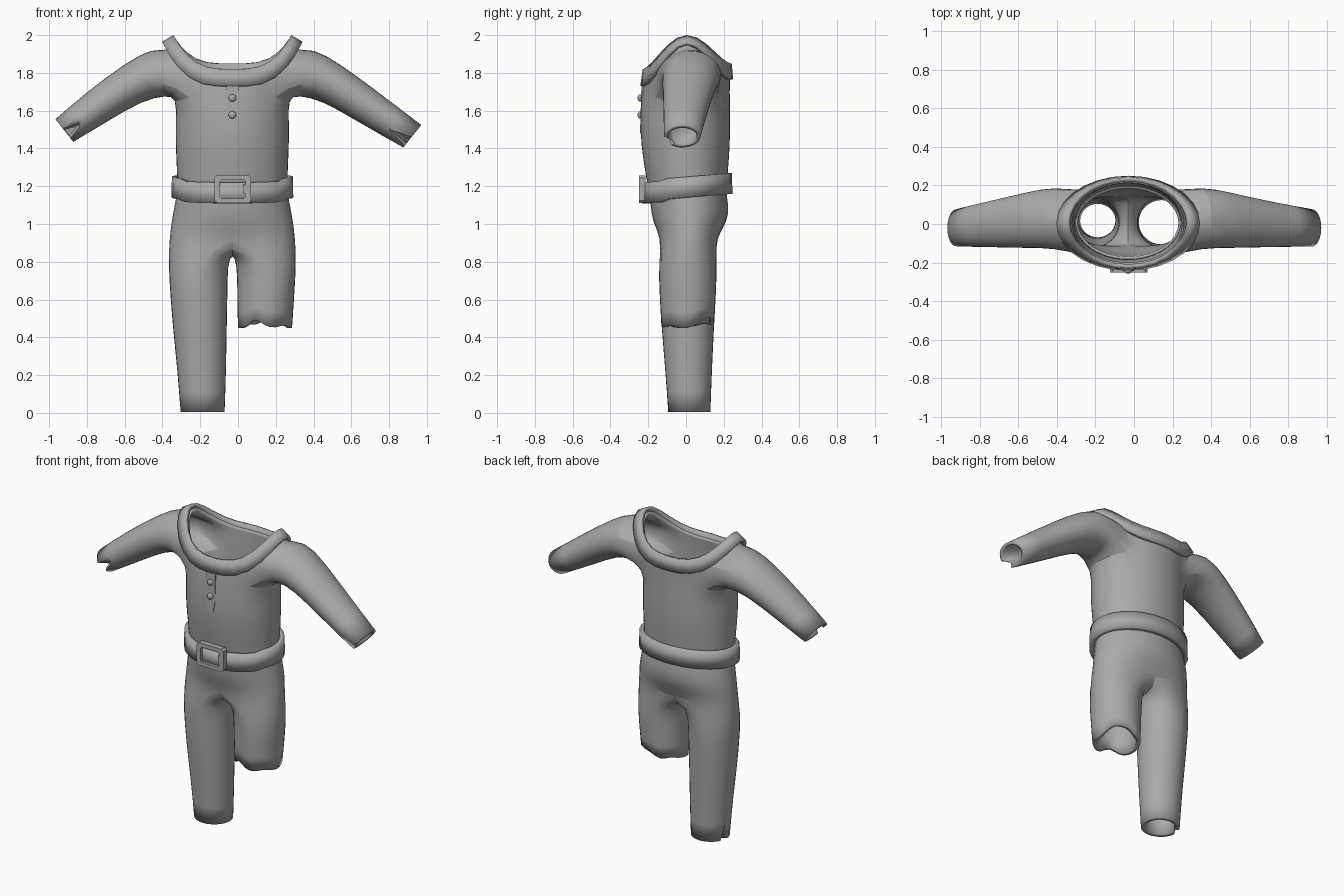
import bpy, bmesh, math, random
from mathutils import Vector, Matrix

if "Cube" in bpy.data.objects:
    bpy.data.objects.remove(bpy.data.objects["Cube"])

random.seed(4)
CX = -0.03  # garment centre line
mat = bpy.data.materials.new("plain_grey")
mat.diffuse_color = (0.4, 0.4, 0.4, 1)
mat.use_nodes = True
mat.node_tree.nodes["Principled BSDF"].inputs["Base Color"].default_value = mat.diffuse_color


def finish(bm, name, thick=0.0, sub=0, cutters=()):
    """Orient faces outward, make the object and add its modifiers."""
    bmesh.ops.recalc_face_normals(bm, faces=bm.faces)
    mid = sum((v.co for v in bm.verts), Vector()) / len(bm.verts)
    if sum(f.calc_area() * f.normal.dot(f.calc_center_median() - mid) for f in bm.faces) < 0:
        bmesh.ops.reverse_faces(bm, faces=bm.faces)
    me = bpy.data.meshes.new(name)
    bm.to_mesh(me)
    bm.free()
    me.materials.append(mat)
    ob = bpy.data.objects.new(name, me)
    bpy.context.collection.objects.link(ob)
    if sub:
        ob.modifiers.new("smooth", "SUBSURF").levels = sub
        ob.modifiers["smooth"].render_levels = sub
    if thick:
        s = ob.modifiers.new("cloth", "SOLIDIFY")
        s.thickness, s.offset = thick, -1
    for c in cutters:
        b = ob.modifiers.new("tear", "BOOLEAN")
        b.object, b.operation, b.solver = c, "DIFFERENCE", "EXACT"
    bpy.context.view_layer.objects.active = ob
    bpy.ops.object.select_all(action="DESELECT")
    ob.select_set(True)
    bpy.ops.object.shade_smooth_by_angle(angle=math.radians(40))
    return ob


def ring(bm, pts):
    return [bm.verts.new(p) for p in pts]


def bridge(bm, a, b):
    n = len(a)
    for i in range(n):
        bm.faces.new((a[i], a[(i + 1) % n], b[(i + 1) % n], b[i]))


def oval(n, xh, y0, y1, z):
    """Level oval ring starting at the front centre, running to +x."""
    pts = []
    for i in range(n):
        a = 2 * math.pi * i / n - math.pi / 2
        pts.append(Vector((CX + xh * math.cos(a), (y0 + y1) / 2 + (y1 - y0) / 2 * math.sin(a), z)))
    return pts


def saddle(n, xh, y0, y1, front, back, side):
    """Oval ring that rises to the shoulders."""
    pts = oval(n, xh, y0, y1, 0)
    for p in pts:
        c = abs(p.x - CX) / xh
        t = (p.y - y0) / (y1 - y0)
        base = front + (back - front) * t
        p.z = base + (side - base) * c ** 3.4
    return pts


def wedge(name, apex, direction, length, size):
    """Tear cutter: a pyramid with its tip up the sleeve or leg."""
    bm = bmesh.new()
    bmesh.ops.create_cone(bm, cap_ends=True, segments=4, radius1=1, radius2=0.001, depth=1)
    bmesh.ops.translate(bm, verts=bm.verts, vec=(0, 0, -0.5))
    d = Vector(direction).normalized()
    rot = d.to_track_quat("Z", "Y").to_matrix().to_4x4()
    bmesh.ops.transform(bm, verts=bm.verts, matrix=Matrix.Translation(apex) @ rot
                        @ Matrix.Diagonal((size, size, length, 1)))
    ob = finish(bm, name)
    ob.hide_render = True
    ob.hide_set(True)
    return ob


tears = [wedge("left_cuff_cutter", (-0.83, -0.11, 1.535), (0.77, 0, 0.63), 0.16, 0.075),
         wedge("right_cuff_cutter", (0.79, -0.11, 1.51), (-0.77, 0, 0.63), 0.20, 0.075)]
hem_tear = wedge("hem_cutter", (-0.315, 0.04, 0.13), (0, 0, 1), 0.16, 0.06)

# shirt body
N = 24
bm = bmesh.new()
rows = [oval(N, *r) for r in [(0.293, -0.2, 0.215, 1.17), (0.297, -0.222, 0.226, 1.3),
                              (0.303, -0.24, 0.235, 1.42), (0.303, -0.244, 0.236, 1.54),
                              (0.298, -0.238, 0.234, 1.67)]]
neck = saddle(N, 0.31, -0.222, 0.235, 1.79, 1.82, 1.975)
for t in (0.4, 0.8):
    rows.append([a.lerp(b, t) for a, b in zip(rows[4], neck)])
for p in rows[-1]:
    p.x += 0.04 * ((p.x - CX) / 0.3) ** 5
rows.append(neck)
grid = [ring(bm, r) for r in rows]
for r in range(len(grid) - 1):
    for i in range(N):
        side = abs((i % 12) - 5.5) < 3  # armholes
        if not (r in (4, 5) and side):
            j = (i + 1) % N
            bm.faces.new((grid[r][i], grid[r][j], grid[r + 1][j], grid[r + 1][i]))

# sleeves grown from the armholes: (top x, top z, bottom x, bottom z, y centre, y half)
for s, c in ((1, 6), (-1, 18)):
    hole = ([grid[4][c + k] for k in range(-3, 4)] + [grid[5][c + 3]]
            + [grid[6][c + k] for k in range(3, -4, -1)] + [grid[5][c - 3]])
    end = (1.0, 1.525, 0.905, 1.405) if s > 0 else (0.937, 1.555, 0.842, 1.435)
    prev = hole
    for tx, tz, bx, bz, yc, yh in [(0.42, 1.935, 0.35, 1.68, 0.035, 0.16),
                                   (0.57, 1.85, 0.475, 1.655, 0.02, 0.145),
                                   (0.77, 1.70, 0.665, 1.54, 0.0, 0.12),
                                   end + (-0.02, 0.097)]:
        top, bot = Vector((CX + s * tx, yc, tz)), Vector((CX + s * bx, yc, bz))
        pts = []
        for k in range(16):
            a = 2 * math.pi * (k - 3) / 16
            pts.append((top + bot) / 2 + (bot - top) / 2 * 1.02 * math.cos(a)
                       + Vector((0, s * yh * 1.02 * math.sin(a), 0)))
        nxt = ring(bm, pts)
        bridge(bm, prev, nxt)
        prev = nxt
finish(bm, "shirt", 0.02, 1, tears)

# trousers: hips, crotch strip, then one loop per leg
bm = bmesh.new()
hips = [oval(16, *r) for r in [(0.292, -0.2, 0.212, 1.2), (0.313, -0.193, 0.232, 1.1),
                               (0.33, -0.182, 0.226, 1.01), (0.34, -0.168, 0.2, 0.93)]]
for i, p in enumerate(hips[-1]):
    pinch = abs(math.cos(2 * math.pi * i / 16)) ** 6
    p.y *= 1 - 0.22 * pinch
loops = [ring(bm, h) for h in hips]
for a, b in zip(loops, loops[1:]):
    bridge(bm, a, b)
hip = loops[-1]
strip = ring(bm, [hip[8].co.lerp(hip[0].co, k / 8) - Vector((0, 0, 0.085 * math.sin(math.pi * k / 8) ** 0.7))
                  for k in range(1, 8)])
legs = [(0.79, 0.022, 0.343, -0.15, 0.168), (0.62, 0.022, 0.331, -0.143, 0.162),
        (0.47, 0.026, 0.32, -0.134, 0.152), (0.22, 0.03, 0.293, -0.112, 0.14),
        (0.005, 0.038, 0.277, -0.097, 0.132)]
for s in (1, -1):
    half = hip[0:9] if s > 0 else [hip[-k % 16] for k in range(9)]
    prev = half + strip
    sections = legs[:3] if s > 0 else legs
    for n, (z, xi, xo, y0, y1) in enumerate(sections):
        pts = []
        for k in range(16):
            a = 2 * math.pi * k / 16 - math.pi / 2
            torn = random.uniform(-0.03, 0.045) if s > 0 and n == 2 else 0
            pts.append((CX + s * ((xi + xo) / 2 + (xo - xi) / 2 * math.cos(a)),
                        (y0 + y1) / 2 + (y1 - y0) / 2 * math.sin(a), z + torn))
        nxt = ring(bm, pts)
        bridge(bm, prev, nxt)
        prev = nxt
finish(bm, "trousers", 0.025, 1, [hem_tear])

# collar band
bm = bmesh.new()
bridge(bm, ring(bm, saddle(28, 0.372, -0.242, 0.25, 1.73, 1.765, 1.965)),
       ring(bm, saddle(28, 0.312, -0.23, 0.242, 1.82, 1.85, 2.0)))
finish(bm, "collar", 0.022)

# belt, a little lower at the front
bm = bmesh.new()
edges = []
for z, g in ((1.14, 0.003), (1.25, 0.0)):
    pts = oval(28, 0.32 + g, -0.23 - g, 0.243 + g, z)
    for p in pts:
        p.z += 0.08 * p.y - (0.012 if p.y < -0.1 else 0)
    edges.append(ring(bm, pts))
bridge(bm, *edges)
finish(bm, "belt", 0.03)

# buckle frame
bm = bmesh.new()
loops = []
for y, g in ((-0.215, 0.0), (-0.25, 0.0), (-0.25, 0.03), (-0.232, 0.03)):
    w, h = 0.097 - g, 0.074 - g * 0.85
    b = 0.014 if g == 0 else 0.008
    loops.append(ring(bm, [(CX + 0.003 + x, y, 1.184 + z) for x, z in
                           ((-w + b, -h), (w - b, -h), (w, -h + b), (w, h - b),
                            (w - b, h), (-w + b, h), (-w, h - b), (-w, -h + b))]))
for a, b in zip(loops, loops[1:] + loops[:1]):
    bridge(bm, a, b)
finish(bm, "buckle")

# buckle prong
bm = bmesh.new()
bmesh.ops.create_cube(bm, size=1, matrix=Matrix.Translation((0.035, -0.238, 1.184))
                      @ Matrix.Diagonal((0.012, 0.02, 0.05, 1)))
finish(bm, "buckle_prong")

# button placket with a pointed end
bm = bmesh.new()
face = bm.faces.new(ring(bm, [(CX + x, -0.243 + (z - 1.5) * 0.03, z) for x, z in
                              ((-0.032, 1.74), (-0.032, 1.54), (-0.02, 1.48),
                               (0.02, 1.48), (0.032, 1.54), (0.032, 1.74))]))
ext = bmesh.ops.extrude_face_region(bm, geom=[face])["geom"]
bmesh.ops.translate(bm, verts=[v for v in ext if isinstance(v, bmesh.types.BMVert)], vec=(0, 0.008, 0))
finish(bm, "placket")

# buttons
for n, z in enumerate((1.667, 1.577)):
    bm = bmesh.new()
    bmesh.ops.create_uvsphere(bm, u_segments=12, v_segments=8, radius=1,
                              matrix=Matrix.Translation((CX, -0.243, z)) @ Matrix.Diagonal((0.02, 0.014, 0.02, 1)))
    finish(bm, "button_%d" % (n + 1))
